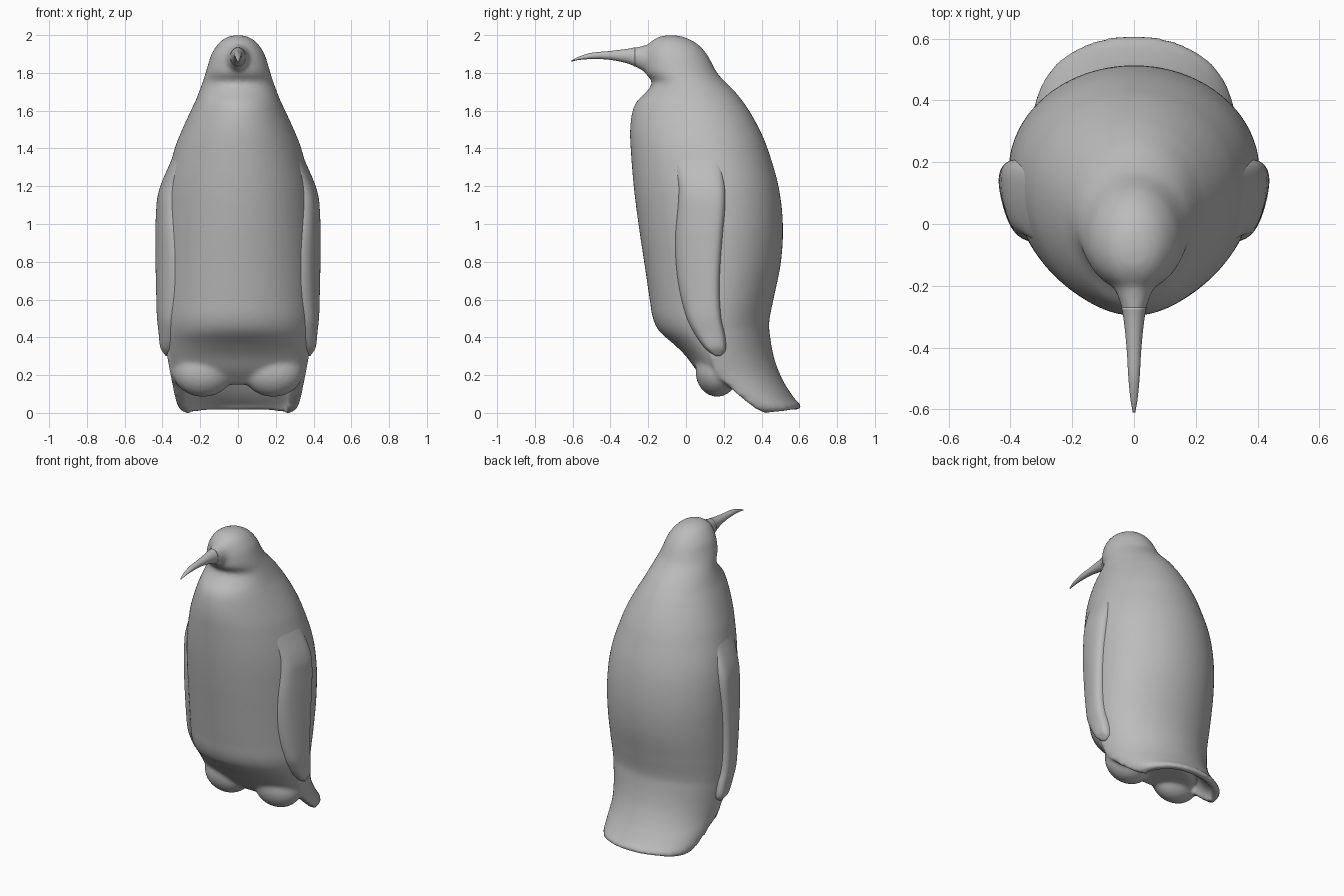
import bpy, bmesh, math
from mathutils import Matrix, Vector

old = bpy.data.objects.get("Cube")
if old:
    bpy.data.objects.remove(old, do_unlink=True)

grey = bpy.data.materials.new("plain_grey")
grey.use_nodes = True
grey.diffuse_color = (0.5, 0.5, 0.5, 1)
grey.node_tree.nodes["Principled BSDF"].inputs["Base Color"].default_value = (0.5, 0.5, 0.5, 1)


def curve(table, z):
    """Smooth interpolation through rows (z, values...) with descending z."""
    z = min(max(z, table[-1][0]), table[0][0])
    i = next(k for k in range(len(table) - 1) if z >= table[k + 1][0])
    p, q = table[i], table[i + 1]
    o, r = table[max(i - 1, 0)], table[min(i + 2, len(table) - 1)]
    h = q[0] - p[0]
    t = (z - p[0]) / h
    out = []
    for k in range(1, len(p)):
        m0 = (q[k] - o[k]) / (q[0] - o[0]) * h
        m1 = (r[k] - p[k]) / (r[0] - p[0]) * h
        out.append((2*t**3 - 3*t**2 + 1) * p[k] + (t**3 - 2*t**2 + t) * m0
                   + (3*t**2 - 2*t**3) * q[k] + (t**3 - t**2) * m1)
    return out


def loft(bm, rings):
    """Closed tube through equal-sized rings of points."""
    rows = [[bm.verts.new(p) for p in ring] for ring in rings]
    n = len(rows[0])
    for a, b in zip(rows, rows[1:]):
        for j in range(n):
            bm.faces.new((a[j], a[(j + 1) % n], b[(j + 1) % n], b[j]))
    bm.faces.new(rows[0])
    bm.faces.new(rows[-1])


def finish(bm, name):
    bmesh.ops.recalc_face_normals(bm, faces=bm.faces)
    mesh = bpy.data.meshes.new(name)
    bm.to_mesh(mesh)
    bm.free()
    mesh.materials.append(grey)
    mesh.shade_smooth()
    obj = bpy.data.objects.new(name, mesh)
    bpy.context.collection.objects.link(obj)
    return obj


# Body rows: height, front y, back y, half width, y of the widest point
BODY = [
    (2.0, -.09, -.07, .01, -.08), (1.995, -.13, -.03, .04, -.08),
    (1.98, -.165, .015, .075, -.08), (1.95, -.2, .065, .108, -.07),
    (1.9, -.215, .11, .14, -.06), (1.85, -.22, .138, .157, -.05),
    (1.8, -.215, .165, .172, -.03), (1.75, -.18, .21, .188, 0),
    (1.7, -.21, .26, .206, .02), (1.65, -.26, .3, .226, .04),
    (1.6, -.283, .335, .25, .06), (1.5, -.296, .39, .296, .09),
    (1.4, -.293, .432, .335, .11), (1.2, -.277, .49, .386, .15),
    (1, -.252, .513, .404, .17), (.8, -.222, .503, .405, .17),
    (.6, -.192, .463, .4, .16), (.5, -.175, .443, .395, .15),
    (.43, -.14, .438, .387, .15), (.36, -.06, .44, .38, .15),
    (.3, 0, .44, .365, .15), (.22, .06, .44, .335, .17), (.15, .13, .4, .24, .2),
]
SIDES = 64


def body_ring(z):
    yf, yb, w, yc = curve(BODY, z)
    ring = []
    for j in range(SIDES):
        a = math.tau * j / SIDES
        depth = yb - yc if math.sin(a) > 0 else yc - yf
        ring.append((w * math.cos(a), yc + depth * math.sin(a), z))
    return ring


def body_x(y, z):
    yf, yb, w, yc = curve(BODY, z)
    u = (y - yc) / (yb - yc if y > yc else yc - yf)
    return w * math.sqrt(max(0, 1 - u * u))


bm = bmesh.new()
loft(bm, [body_ring(2 - 1.85 * (i / 120) ** 1.6) for i in range(121)])

# Tail: a curved shell sweeping back (height, back y, centre y, half width, thickness)
TAIL = [(.55, .44, .15, .38, .1), (.45, .44, .15, .388, .1), (.3, .464, .15, .375, .09),
        (.2, .5, .19, .357, .08), (.1, .553, .29, .338, .07), (.05, .585, .35, .325, .06),
        (.02, .612, .39, .31, .055), (0, .605, .43, .28, .04)]


def tail_ring(z):
    yb, yc, w, th = curve(TAIL, z)
    angles = [math.radians(-94 + 188 * j / 40) for j in range(41)]
    def arc(t, order):
        return [((w - t) * math.sin(a), yc + (yb - yc - t) * math.cos(a),
                 z + .02 * math.cos(a) * max(0, 1 - z / .15)) for a in order]
    return arc(0, angles) + arc(th, angles[::-1])


loft(bm, [tail_ring(.55 * (1 - i / 40)) for i in range(41)])

# Rounded feet under the belly
for side in (-1, 1):
    place = Matrix.Translation((side * .185, .165, .22)) @ Matrix.Diagonal((.16, .115, .135, 1))
    bmesh.ops.create_uvsphere(bm, u_segments=32, v_segments=20, radius=1, matrix=place)

# Beak rows along y: y, top z, bottom z, half width
BEAK = [(-.1, 1.965, 1.79, .12), (-.16, 1.957, 1.785, .09), (-.2, 1.95, 1.797, .068),
        (-.25, 1.94, 1.822, .047), (-.3, 1.929, 1.847, .035), (-.4, 1.916, 1.869, .024),
        (-.5, 1.906, 1.873, .018), (-.57, 1.885, 1.868, .011), (-.61, 1.864, 1.859, .004)]


def beak_ring(y):
    top, low, w = curve(BEAK, y)
    angles = [math.tau * j / 24 for j in range(24)]
    return [(w * math.cos(a), y, (top + low) / 2 + (top - low) / 2 * math.sin(a)) for a in angles]


loft(bm, [beak_ring(-.1 - .25 * i / 20) for i in range(21)])

# Fuse the trunk, tail, feet and beak root into one smooth skin
body = finish(bm, "body")
fuse = body.modifiers.new("fuse", 'REMESH')
fuse.mode = 'VOXEL'
fuse.voxel_size = .012
fuse.use_smooth_shade = True
soften = body.modifiers.new("soften", 'SMOOTH')
soften.factor = .5
soften.iterations = 8

bm = bmesh.new()
loft(bm, [beak_ring(-.27 - .34 * i / 40) for i in range(41)])
finish(bm, "beak")

# Flippers: height, leading edge y, trailing edge y
FLIPPER = [(1.42, -.07, .17), (1.33, -.06, .18), (1.2, -.04, .205), (1.1, -.043, .208),
           (.95, -.056, .195), (.8, -.054, .183), (.65, -.035, .178), (.5, .005, .187),
           (.42, .045, .205), (.36, .085, .212), (.32, .125, .206), (.3, .16, .18)]


def flipper_ring(z, side):
    lead, trail = curve(FLIPPER, z)
    fade = min(1, max(0, (1.4 - z) / .28))
    thick = .034 * fade * fade * (3 - 2 * fade) - .006 * (1 - fade)
    if z < .34:
        thick *= .5 + .5 * (z - .3) / .04
    outer, inner = [], []
    for j in range(25):
        u = -math.cos(math.pi * j / 24)
        y = (lead + trail) / 2 + (trail - lead) / 2 * u
        x = body_x(y, z)
        outer.append((side * (x - .01 + (thick + .01) * (1 - u ** 6) ** .5), y, z))
        inner.append((side * (x - .03), y, z))
    return outer + inner[::-1]


for side, name in ((1, "left_flipper"), (-1, "right_flipper")):
    bm = bmesh.new()
    loft(bm, [flipper_ring(1.42 - 1.12 * i / 90, side) for i in range(91)])
    finish(bm, name)
